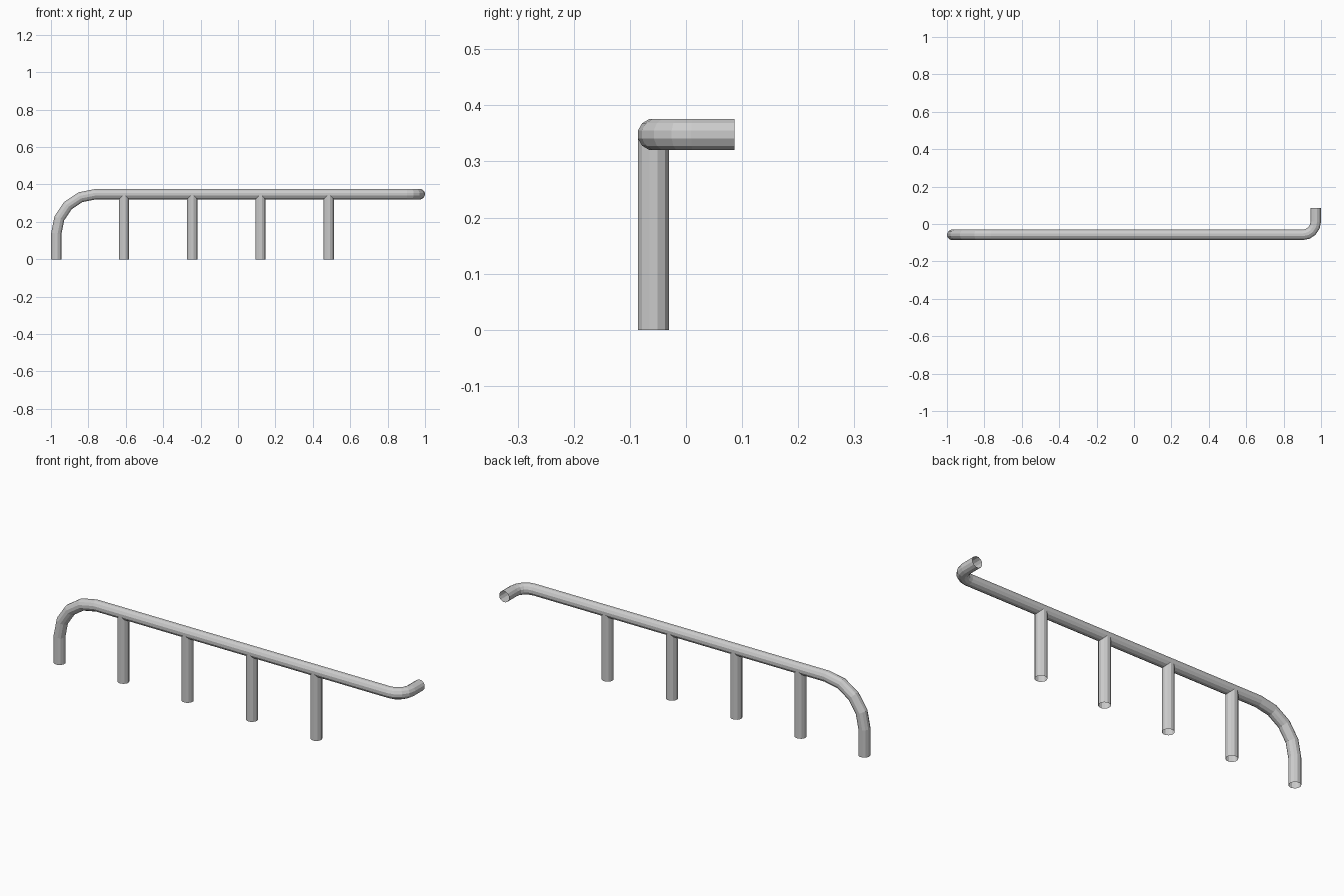
import bpy, bmesh, math
from mathutils import Vector

if "Cube" in bpy.data.objects:
    bpy.data.objects.remove(bpy.data.objects["Cube"])

R = 0.0285          # tube radius
SIDES = 12
Y = -0.058          # plane of the rail
X_END = 1 - R       # tube axis at both ends
Z_RAIL = 0.348      # tube axis height

steel = bpy.data.materials.new("light_grey_metal")
steel.use_nodes = True
colour = (0.6, 0.6, 0.6, 1)
steel.diffuse_color = colour
steel.node_tree.nodes["Principled BSDF"].inputs["Base Color"].default_value = colour


def bend(centre, start, end, radius, steps=4):
    """Quarter-circle points turning from direction start to direction end."""
    angles = [math.pi / 2 * i / steps for i in range(steps + 1)]
    return [centre + radius * (start * math.cos(a) + end * math.sin(a)) for a in angles]


def tube(name, path):
    """Open-ended tube with mitred joints along a path."""
    bm = bmesh.new()
    dirs = [(b - a).normalized() for a, b in zip(path, path[1:])]
    u = dirs[0].orthogonal().normalized()
    v = dirs[0].cross(u)
    offsets = [R * (u * math.cos(t) + v * math.sin(t))
               for t in (2 * math.pi * i / SIDES for i in range(SIDES))]
    rings = []
    for i, point in enumerate(path):
        d_in = dirs[max(i - 1, 0)]
        d_out = dirs[min(i, len(dirs) - 1)]
        plane = (d_in + d_out).normalized()
        # slide each corner along the incoming tube onto the mitre plane
        mitred = [o - d_in * (o.dot(plane) / d_in.dot(plane)) for o in offsets]
        rings.append([bm.verts.new(point + o) for o in mitred])
        # carry on with the cross-section square to the outgoing tube
        offsets = [o - d_out * o.dot(d_out) for o in mitred]
    for low, high in zip(rings, rings[1:]):
        for i in range(SIDES):
            j = (i + 1) % SIDES
            bm.faces.new((low[i], low[j], high[j], high[i]))
    bmesh.ops.recalc_face_normals(bm, faces=bm.faces)
    mesh = bpy.data.meshes.new(name)
    bm.to_mesh(mesh)
    bm.free()
    mesh.materials.append(steel)
    obj = bpy.data.objects.new(name, mesh)
    bpy.context.collection.objects.link(obj)
    return obj


# Handrail: rises from the ground, runs along, then turns back
BIG, SMALL = 0.21, 0.07
x_axis, y_axis, z_axis = Vector((1, 0, 0)), Vector((0, 1, 0)), Vector((0, 0, 1))
path = [Vector((-X_END, Y, 0))]
path += bend(Vector((BIG - X_END, Y, Z_RAIL - BIG)), -x_axis, z_axis, BIG)
path += bend(Vector((X_END - SMALL, Y + SMALL, Z_RAIL)), -y_axis, x_axis, SMALL)
path.append(Vector((X_END, 0.0865, Z_RAIL)))
tube("handrail", path)

# Evenly spaced support posts, reaching the rail axis
for i in range(4):
    x = -0.61 + 0.365 * i
    tube(f"support_post_{i + 1}", [Vector((x, Y, 0)), Vector((x, Y, Z_RAIL))])
